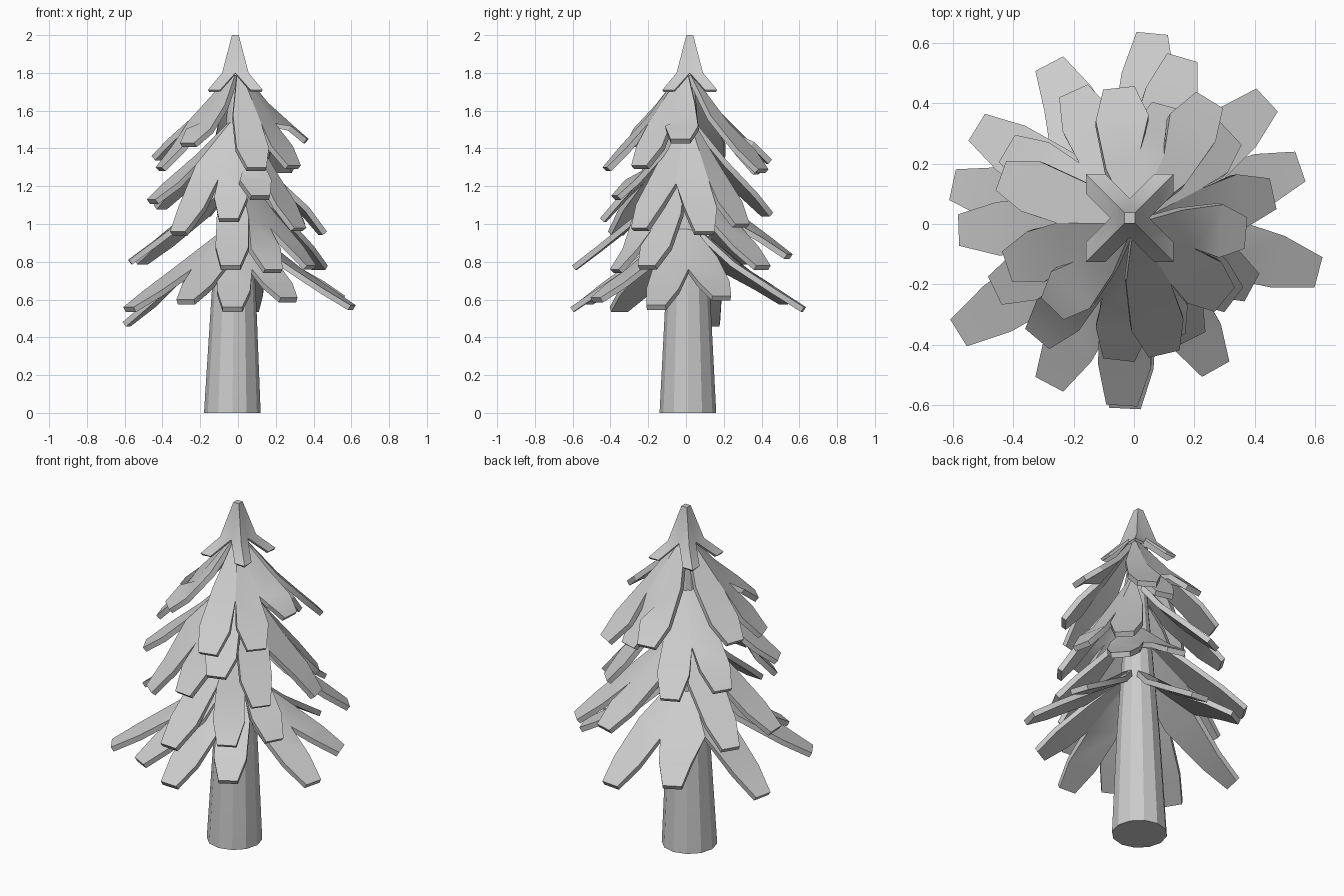
import bpy, bmesh, math
from mathutils import Vector

cube = bpy.data.objects.get("Cube")
if cube:
    bpy.data.objects.remove(cube, do_unlink=True)

grey = bpy.data.materials.new("plain_grey")
grey.use_nodes = True
COLOUR = (0.6, 0.6, 0.6, 1)
grey.diffuse_color = COLOUR
grey.node_tree.nodes["Principled BSDF"].inputs["Base Color"].default_value = COLOUR


def finish(bm, name, thickness=0):
    """Turn a bmesh into a shaded object, optionally thickened downwards."""
    mesh = bpy.data.meshes.new(name)
    bm.to_mesh(mesh)
    bm.free()
    mesh.materials.append(grey)
    ob = bpy.data.objects.new(name, mesh)
    bpy.context.collection.objects.link(ob)
    bpy.ops.object.select_all(action='DESELECT')
    ob.select_set(True)
    bpy.context.view_layer.objects.active = ob
    if thickness:
        mod = ob.modifiers.new("thickness", 'SOLIDIFY')
        mod.thickness = thickness
        mod.offset = -1
        bpy.ops.object.modifier_apply(modifier=mod.name)
    bpy.ops.object.shade_smooth_by_angle(angle=math.radians(28))


def up_face(bm, verts):
    face = bm.faces.new(verts)
    face.normal_update()
    if face.normal.z < 0:
        face.normal_flip()


# Trunk: twelve-sided, tapering in two stages
bm = bmesh.new()
rings = []
for z, r in ((0, 0.15), (0.62, 0.118), (1.77, 0.035)):
    rings.append([bm.verts.new((-0.03 + 0.012 * z + r * math.cos(math.tau * i / 12),
                                0.01 + r * math.sin(math.tau * i / 12), z)) for i in range(12)])
for low, high in zip(rings, rings[1:]):
    for i in range(12):
        j = (i + 1) % 12
        bm.faces.new((low[i], low[j], high[j], high[i]))
bm.faces.new(rings[0][::-1])
bm.faces.new(rings[-1])
finish(bm, "trunk")


# Boughs: webbed slabs whose fingers end at given (x, y, z) tips
def bough(name, root_z, tips):
    bm = bmesh.new()
    polar = [[math.atan2(y, x), math.hypot(x, y), z] for x, y, z in tips]
    for a, b in zip(polar, polar[1:]):
        while b[0] < a[0]:
            b[0] += math.tau
    # notch directions: between fingers and just outside the end ones
    notches = [(polar[0][0] - 0.36, polar[0][1] * 0.45, polar[0])]
    for a, b in zip(polar, polar[1:]):
        notches.append(((a[0] + b[0]) / 2, (a[1] + b[1]) * 0.28, a))
    notches.append((polar[-1][0] + 0.36, polar[-1][1] * 0.45, polar[-1]))

    def height(r, tip):
        t = (r - 0.04) / (tip[1] - 0.04)
        return root_z + (tip[2] - root_z) * t - 0.08 * t * (1 - t)

    inner, outer = [], []
    for ang, r, tip in notches:
        d = Vector((math.cos(ang), math.sin(ang), 0))
        inner.append(bm.verts.new(d * 0.04 + Vector((0, 0, root_z))))
        outer.append(bm.verts.new(d * r + Vector((0, 0, height(r, tip)))))
    for i, (ang, r, z) in enumerate(polar):
        d = Vector((math.cos(ang), math.sin(ang), 0))
        side = Vector((-d.y, d.x, 0))
        row = [outer[i], outer[i + 1]]
        up_face(bm, (inner[i], inner[i + 1], outer[i + 1], outer[i]))
        for frac, half in ((0.78, 0.088), (1.0, 0.052)):
            c = d * r * frac + Vector((0, 0, height(r * frac, polar[i])))
            new = [bm.verts.new(c - side * half), bm.verts.new(c + side * half)]
            up_face(bm, (row[0], row[1], new[1], new[0]))
            row = new
    finish(bm, name, 0.03)


TIERS = {
    "lowest": (1.0, [
        [(-0.58, -0.36, 0.56), (-0.28, -0.53, 0.60)],
        [(-0.03, -0.61, 0.56), (0.27, -0.48, 0.61)],
        [(0.61, -0.16, 0.57), (0.55, 0.19, 0.62)],
        [(0.06, 0.63, 0.56), (-0.28, 0.53, 0.60), (-0.60, 0.13, 0.48)]]),
    "lower": (1.27, [
        [(-0.04, -0.60, 0.78), (0.19, -0.38, 0.76), (0.39, -0.21, 0.78)],
        [(0.44, 0.41, 0.78), (0.16, 0.55, 0.84)],
        [(-0.52, 0.32, 0.81), (-0.58, -0.02, 0.81)]]),
    "upper": (1.55, [
        [(-0.46, -0.22, 1.13), (-0.32, -0.38, 0.96), (-0.05, -0.45, 1.03), (0.12, -0.38, 1.15)],
        [(0.33, -0.25, 0.98), (0.46, 0.10, 0.96), (0.32, 0.30, 1.00)],
        [(-0.20, 0.44, 1.06), (-0.42, 0.25, 1.10)]]),
    "highest": (1.79, [
        [(0.10, -0.43, 1.30), (0.30, -0.25, 1.31), (0.37, -0.03, 1.45)],
        [(0.25, 0.41, 1.29), (0.11, 0.39, 1.28), (-0.05, 0.45, 1.34)],
        [(-0.44, 0.16, 1.36), (-0.42, -0.14, 1.30), (-0.27, -0.28, 1.43)]]),
}
for tier, (root_z, boughs) in TIERS.items():
    for number, tips in enumerate(boughs, 1):
        bough(f"{tier}_bough_{number}", root_z, tips)

# Crown: square spire flaring into four diagonal prongs
bm = bmesh.new()
centre = Vector((-0.014, 0.02, 0))


def crown_vert(x, y, z, quarter):
    a = quarter * math.pi / 2
    p = Vector((x * math.cos(a) - y * math.sin(a), x * math.sin(a) + y * math.cos(a), z))
    return bm.verts.new(p + centre)


top = [crown_vert(0.018, 0.018, 2.0, q) for q in range(4)]
notch = [crown_vert(0.065, 0, 1.80, q) for q in range(4)]
for q in range(4):
    ridge = crown_vert(0.07, 0.07, 1.80, q)
    corner = crown_vert(0.145, 0.145, 1.71, q)
    right = crown_vert(0.145, 0.08, 1.71, q)
    left = crown_vert(0.08, 0.145, 1.71, q)
    after = notch[(q + 1) % 4]
    up_face(bm, (top[q], notch[q], ridge))
    up_face(bm, (notch[q], right, corner, ridge))
    up_face(bm, (ridge, corner, left, after))
    up_face(bm, (top[q], ridge, after))
    up_face(bm, (top[q], top[(q + 1) % 4], after))
up_face(bm, top)
finish(bm, "crown", 0.015)
